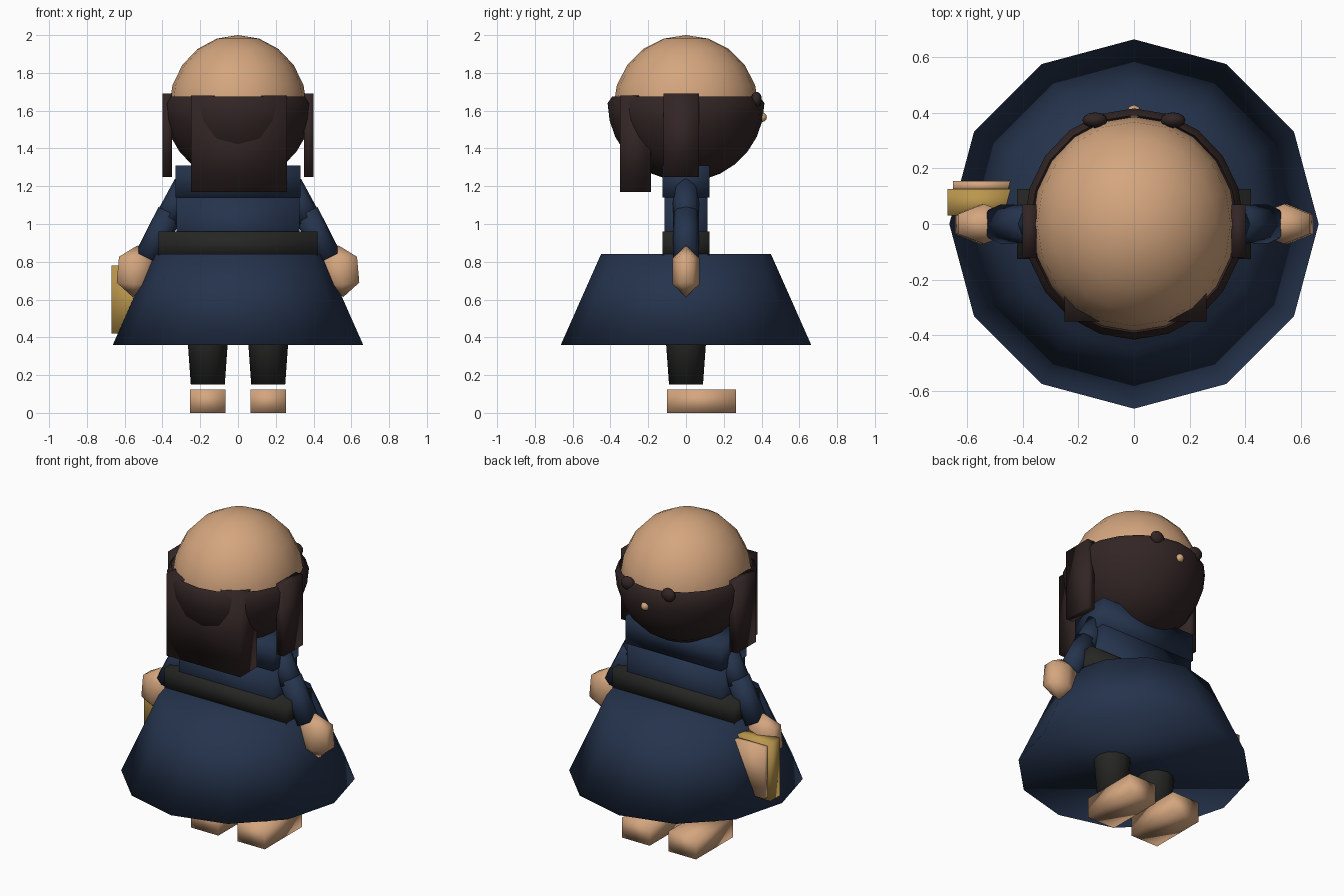
import bpy, bmesh, math
from mathutils import Matrix, Vector

if "Cube" in bpy.data.objects:
    bpy.data.objects.remove(bpy.data.objects["Cube"])


def material(name, rgb):
    m = bpy.data.materials.new(name)
    m.diffuse_color = (*rgb, 1)
    m.use_nodes = True
    m.node_tree.nodes["Principled BSDF"].inputs["Base Color"].default_value = m.diffuse_color
    return m


SKIN = material("skin tan", (0.66, 0.38, 0.21))
NAVY = material("navy cloth", (0.018, 0.033, 0.072))
HAIR = material("dark brown hair", (0.032, 0.019, 0.018))
DARK = material("charcoal", (0.019, 0.019, 0.018))
GOLD = material("book gold", (0.50, 0.31, 0.075))


def finish(name, bm, mat):
    bmesh.ops.recalc_face_normals(bm, faces=bm.faces)
    for f in bm.faces:
        f.smooth = True
    me = bpy.data.meshes.new(name)
    bm.to_mesh(me)
    bm.free()
    me.materials.append(mat)
    ob = bpy.data.objects.new(name, me)
    bpy.context.collection.objects.link(ob)
    return ob


def box(name, x, y, z, mat):
    """Box from (min, max) pairs."""
    bm = bmesh.new()
    bmesh.ops.create_cube(bm, size=1)
    for v in bm.verts:
        v.co = [lo + (c + 0.5) * (hi - lo) for c, (lo, hi) in zip(v.co, (x, y, z))]
    return finish(name, bm, mat)


def ball(name, center, scale, mat, seg=16, rings=8, tilt=0):
    bm = bmesh.new()
    bmesh.ops.create_uvsphere(bm, u_segments=seg, v_segments=rings, radius=1)
    mtx = Matrix.Translation(center) @ Matrix.Rotation(tilt, 4, 'Y') @ Matrix.Diagonal((*scale, 1))
    bm.transform(mtx)
    return finish(name, bm, mat)


def tube(name, a, b, ra, rb, mat, seg):
    """Tapered closed cylinder from point a to point b."""
    a, b = Vector(a), Vector(b)
    bm = bmesh.new()
    bmesh.ops.create_cone(bm, cap_ends=True, segments=seg, radius1=ra, radius2=rb, depth=(b - a).length)
    rot = (b - a).to_track_quat('Z', 'Y').to_matrix().to_4x4()
    bm.transform(Matrix.Translation((a + b) / 2) @ rot)
    return finish(name, bm, mat)


# Head, with the hair as a bowl around its lower part
ball("head", (0, 0, 1.615), (0.365, 0.385, 0.385), SKIN, 20, 10)
bm = bmesh.new()
bmesh.ops.create_uvsphere(bm, u_segments=20, v_segments=14, radius=0.415)
bmesh.ops.bisect_plane(bm, geom=bm.verts[:] + bm.edges[:] + bm.faces[:],
                       plane_co=(0, 0, 0.035), plane_no=(0, 0, 1), clear_outer=True)
rim = [v for v in bm.verts if v.co.z > 0.03]
for v in rim:
    v.co.x *= 0.95
    v.co.y *= 0.95
bm.transform(Matrix.Translation((0, 0, 1.64)) @ Matrix.Diagonal((0.95, 1, 1, 1)))
finish("hair_bowl", bm, HAIR)
box("hair_panel", (-0.25, 0.26), (-0.35, -0.185), (1.17, 1.68), HAIR)

# Face details
ball("nose", (0, 0.403, 1.565), (0.025, 0.025, 0.025), SKIN, 8, 6)

# Torso, belt and skirt
box("chest", (-0.33, 0.33), (-0.125, 0.125), (1.14, 1.31), NAVY)
box("waist", (-0.325, 0.325), (-0.115, 0.115), (0.82, 1.15), NAVY)
box("belt", (-0.42, 0.42), (-0.125, 0.125), (0.82, 0.96), DARK)
tube("skirt", (0, 0, 0.36), (0, 0, 0.84), 0.663, 0.45, NAVY, 12)

# Paired parts
for s, side in ((-1, "left"), (1, "right")):
    def span(a, b):
        return tuple(sorted((s * a, s * b)))
    ball(side + "_eye", (s * 0.14, 0.373, 1.66), (0.045, 0.028, 0.04), HAIR, 12, 8)
    box(side + "_hair_lock", span(0.35, 0.40), (-0.12, 0.07), (1.25, 1.69), HAIR)
    tube(side + "_upper_sleeve", (s * 0.27, 0, 1.20), (s * 0.39, 0, 1.00), 0.075, 0.065, NAVY, 8)
    tube(side + "_lower_sleeve", (s * 0.36, 0, 1.06), (s * 0.48, 0, 0.82), 0.068, 0.07, NAVY, 8)
    ball(side + "_hand", (s * 0.545, 0, 0.75), (0.122, 0.083, 0.137), SKIN, 6, 3, -s * 0.09)
    tube(side + "_leg", (s * 0.16, 0, 0.15), (s * 0.16, 0, 0.60), 0.09, 0.122, DARK, 12)
    box(side + "_foot", span(0.065, 0.255), (-0.10, 0.265), (0, 0.125), SKIN)

# Book held at the left hand
box("book_cover", (-0.67, -0.43), (0.03, 0.125), (0.42, 0.78), GOLD)
box("book_pages", (-0.65, -0.44), (0.12, 0.155), (0.44, 0.76), SKIN)
